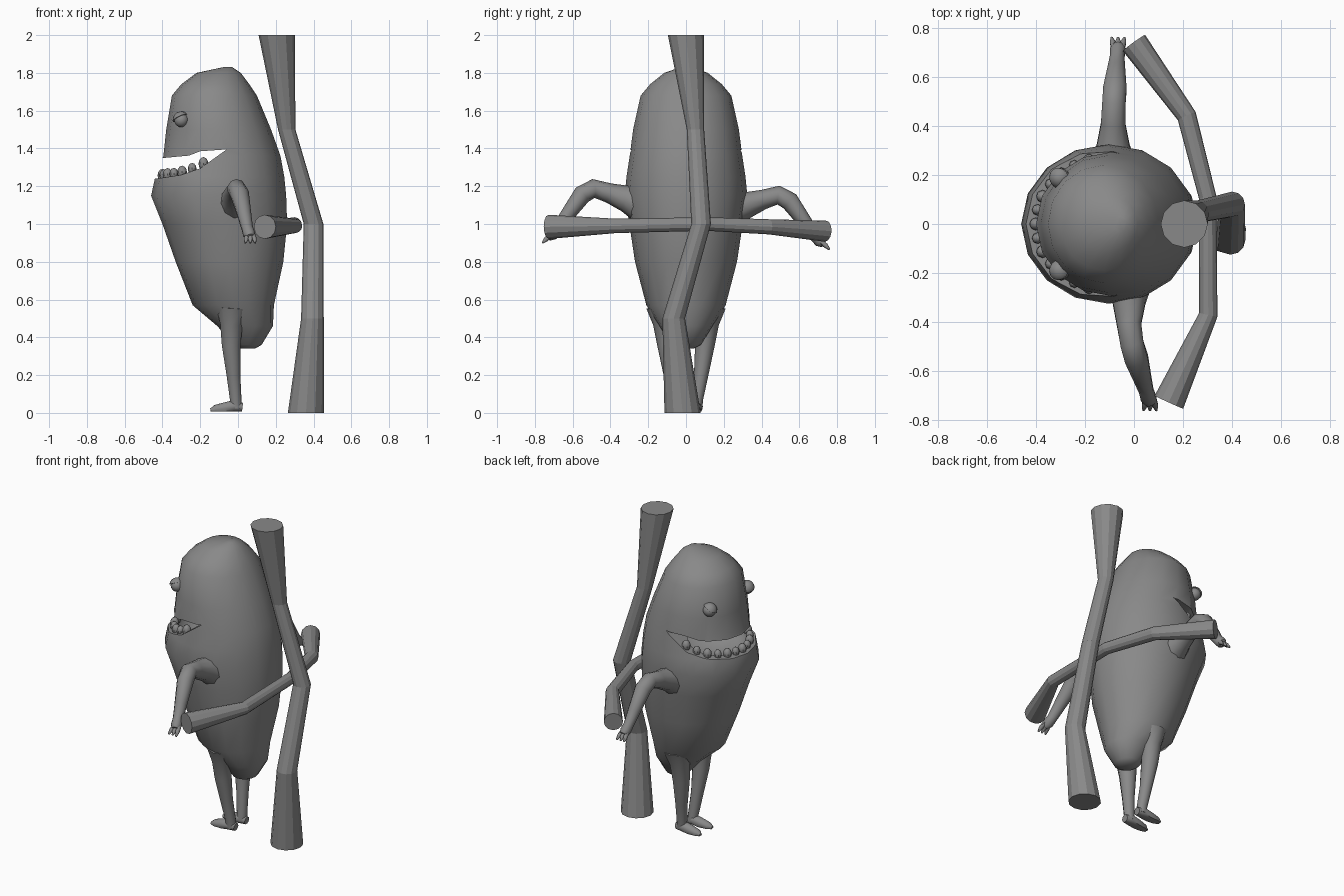
import bpy, bmesh, math
from mathutils import Vector, Matrix

if "Cube" in bpy.data.objects:
    bpy.data.objects.remove(bpy.data.objects["Cube"])

GREY = (0.25, 0.25, 0.25, 1)
grey = bpy.data.materials.new("plain_grey")
grey.use_nodes = True
grey.diffuse_color = GREY
grey.node_tree.nodes["Principled BSDF"].inputs["Base Color"].default_value = GREY


def finish(name, bm, angle=40):
    """Turn a bmesh into an object, smooth below the given angle."""
    bmesh.ops.recalc_face_normals(bm, faces=bm.faces)
    mesh = bpy.data.meshes.new(name)
    bm.to_mesh(mesh)
    bm.free()
    ob = bpy.data.objects.new(name, mesh)
    bpy.context.collection.objects.link(ob)
    mesh.materials.append(grey)
    if angle:
        smooth(ob, angle)
    return ob


def smooth(ob, angle):
    bpy.ops.object.select_all(action="DESELECT")
    ob.select_set(True)
    bpy.context.view_layer.objects.active = ob
    bpy.ops.object.shade_smooth_by_angle(angle=math.radians(angle))


def loft(bm, rings):
    """Skin rings of points and cap both ends."""
    rows = [[bm.verts.new(p) for p in ring] for ring in rings]
    n = len(rows[0])
    for a, b in zip(rows, rows[1:]):
        for i in range(n):
            j = (i + 1) % n
            bm.faces.new((a[i], a[j], b[j], b[i]))
    bm.faces.new(rows[0])
    bm.faces.new(rows[-1])


def tube(bm, path, sides, ref, axis=None):
    """Tube through (x, y, z, radius) points."""
    pts = [Vector(p[:3]) for p in path]
    rings = []
    for k, p in enumerate(pts):
        before = (p - pts[k - 1]).normalized() if k else Vector()
        after = (pts[k + 1] - p).normalized() if k + 1 < len(pts) else Vector()
        t = Vector(axis) if axis else (before + after).normalized()
        u = t.cross(Vector(ref)).normalized()
        v = t.cross(u)
        rings.append([p + path[k][3] * (u * math.cos(a) + v * math.sin(a))
                      for a in (math.tau * i / sides for i in range(sides))])
    loft(bm, rings)


def ball(bm, centre, radii, u=14, v=10, turn=Matrix()):
    m = Matrix.Translation(centre) @ turn @ Matrix.Diagonal((*radii, 1))
    return bmesh.ops.create_uvsphere(bm, u_segments=u, v_segments=v, radius=1, matrix=m)["verts"]


# Body: elliptical rings (z, front x, back x, half width)
SIDES = 16
profile = [
    (0.34, 0.01, 0.09, 0.04), (0.36, -0.02, 0.125, 0.08), (0.46, -0.11, 0.185, 0.14),
    (0.57, -0.24, 0.19, 0.21), (0.8, -0.33, 0.24, 0.27), (1.0, -0.4, 0.26, 0.3),
    (1.15, -0.46, 0.255, 0.325), (1.25, -0.438, 0.245, 0.315), (1.36, -0.395, 0.225, 0.298),
    (1.5, -0.38, 0.175, 0.28), (1.68, -0.35, 0.1, 0.24), (1.74, -0.3, 0.06, 0.19),
    (1.8, -0.22, 0.015, 0.115), (1.83, -0.08, -0.03, 0.03)]
rings = []
for z, front, back, half in profile:
    cx, rx = (front + back) / 2, (back - front) / 2
    rings.append([(cx + rx * math.cos(a), half * math.sin(a), z)
                  for a in (math.tau * i / SIDES for i in range(SIDES))])
bm = bmesh.new()
loft(bm, rings)
body = finish("body", bm, 0)

# Mouth: a wedge for the opening and a hollow behind the lower lip
lower_lip = [(-0.6, 1.235), (-0.43, 1.24), (-0.3, 1.26), (-0.2, 1.295), (-0.06, 1.395)]
upper_lip = [(-0.2, 1.385), (-0.26, 1.362), (-0.39, 1.35), (-0.6, 1.35)]
bm = bmesh.new()
loft(bm, [[(x, y, z) for x, z in lower_lip + upper_lip] for y in (-0.6, 0.6)])
wedge = finish("mouth_cutter", bm, 0)
bm = bmesh.new()
ball(bm, (-0.17, 0, 1.27), (0.225, 0.235, 0.12))
hollow = finish("mouth_hollow_cutter", bm, 0)
for cutter in (wedge, hollow):
    cutter.hide_render = True
    mod = body.modifiers.new("mouth", "BOOLEAN")
    mod.object = cutter
    mod.operation = "DIFFERENCE"
    mod.solver = "EXACT"
    bpy.context.view_layer.objects.active = body
    bpy.ops.object.modifier_apply(modifier=mod.name)
    bpy.data.objects.remove(cutter)
smooth(body, 40)


def lip_height(x):
    for (xa, za), (xb, zb) in zip(lower_lip, lower_lip[1:]):
        if xa <= x <= xb:
            return za + (zb - za) * (x - xa) / (xb - xa)
    return lower_lip[-1][1]


# Teeth: rounded pegs along the lower lip
bm = bmesh.new()
for i in range(-6, 7):
    a = i * 0.215
    x, y = -0.1 - 0.3 * math.cos(a), 0.27 * math.sin(a)
    size = (0.026, 0.023)[i % 2]
    ball(bm, (x, y, lip_height(x) + 0.012), (size, size, size * 1.35), 8, 6)
finish("teeth", bm)

# Eyes with half-shell lids
for side, label in ((-1, "right"), (1, "left")):
    at = (-0.3, side * 0.19, 1.55)
    bm = bmesh.new()
    ball(bm, at, (0.038,) * 3)
    finish(label + "_eye", bm)
    bm = bmesh.new()
    tilt = Matrix.Rotation(math.radians(-25), 4, "Y") @ Matrix.Rotation(side * 0.3, 4, "X")
    ball(bm, at, (0.046,) * 3, turn=tilt)
    up = tilt @ Vector((0, 0, 1))
    cut = bmesh.ops.bisect_plane(bm, geom=bm.verts[:] + bm.edges[:] + bm.faces[:],
                                 plane_co=Vector(at) + up * 0.012, plane_no=up, clear_inner=True)
    rim = [e for e in cut["geom_cut"] if isinstance(e, bmesh.types.BMEdge)]
    bmesh.ops.holes_fill(bm, edges=rim)
    finish(label + "_eyelid", bm)

# Arms with three short fingers: (distance out, height, radius)
arm_line = [(0.25, 1.11, 0.095), (0.32, 1.135, 0.07), (0.41, 1.165, 0.052), (0.49, 1.188, 0.05),
            (0.55, 1.155, 0.05), (0.63, 1.045, 0.038), (0.68, 0.975, 0.031), (0.71, 0.945, 0.033),
            (0.73, 0.93, 0.022)]
for side, label, x0, x1, drop in ((-1, "right", -0.02, 0.065, 0), (1, "left", -0.085, -0.065, 0.035)):
    bm = bmesh.new()
    path = []
    for out, z, r in arm_line:
        f = max(0, (out - 0.45) / 0.28)
        path.append((x0 + (x1 - x0) * f, side * out, z - drop, r))
    tube(bm, path, 10, (1, 0, 0))
    for spread in (-0.022, 0, 0.022):
        tube(bm, [(x1 + spread * 0.6, side * 0.71, 0.945 - drop, 0.014),
                  (x1 + spread, side * 0.74, 0.92 - drop, 0.013),
                  (x1 + spread * 1.2, side * 0.76, 0.9 - drop, 0.005)], 6, (1, 0, 0))
    finish(label + "_arm", bm, 60)

# Legs and feet
for side, label in ((-1, "right"), (1, "left")):
    bm = bmesh.new()
    tube(bm, [(-0.03, side * 0.12, 0.56, 0.09), (-0.035, side * 0.112, 0.47, 0.062),
              (-0.036, side * 0.1, 0.36, 0.052), (-0.024, side * 0.08, 0.2, 0.038),
              (-0.012, side * 0.058, 0.07, 0.032), (-0.01, side * 0.055, 0.025, 0.032)],
         10, (1, 0, 0))
    finish(label + "_leg", bm, 60)
    bm = bmesh.new()
    tube(bm, [(0.024, side * 0.055, 0.03, 0.024), (-0.02, side * 0.055, 0.035, 0.034),
              (-0.07, side * 0.056, 0.025, 0.032), (-0.12, side * 0.058, 0.016, 0.027),
              (-0.145, side * 0.06, 0.012, 0.012)], 10, (0, 0, 1))
    for v in bm.verts:
        v.co.z = max(0.008, v.co.z)
    finish(label + "_foot", bm, 50)

# Two crooked poles with flared ends
bm = bmesh.new()
tube(bm, [(0.36, -0.018, 0, 0.096), (0.394, -0.065, 0.5, 0.06), (0.4, 0.08, 1, 0.052),
          (0.258, 0.05, 1.5, 0.046), (0.205, 0, 2, 0.096)], 12, (1, 0, 0), (0, 0, 1))
finish("upright_pole", bm, 0)
bm = bmesh.new()
tube(bm, [(0.142, -0.727, 0.985, 0.064), (0.303, -0.37, 0.99, 0.038), (0.3, 0.11, 1.0, 0.036),
          (0.215, 0.44, 0.985, 0.04), (0, 0.738, 0.962, 0.056)], 12, (0, 0, 1))
finish("cross_pole", bm, 0)
